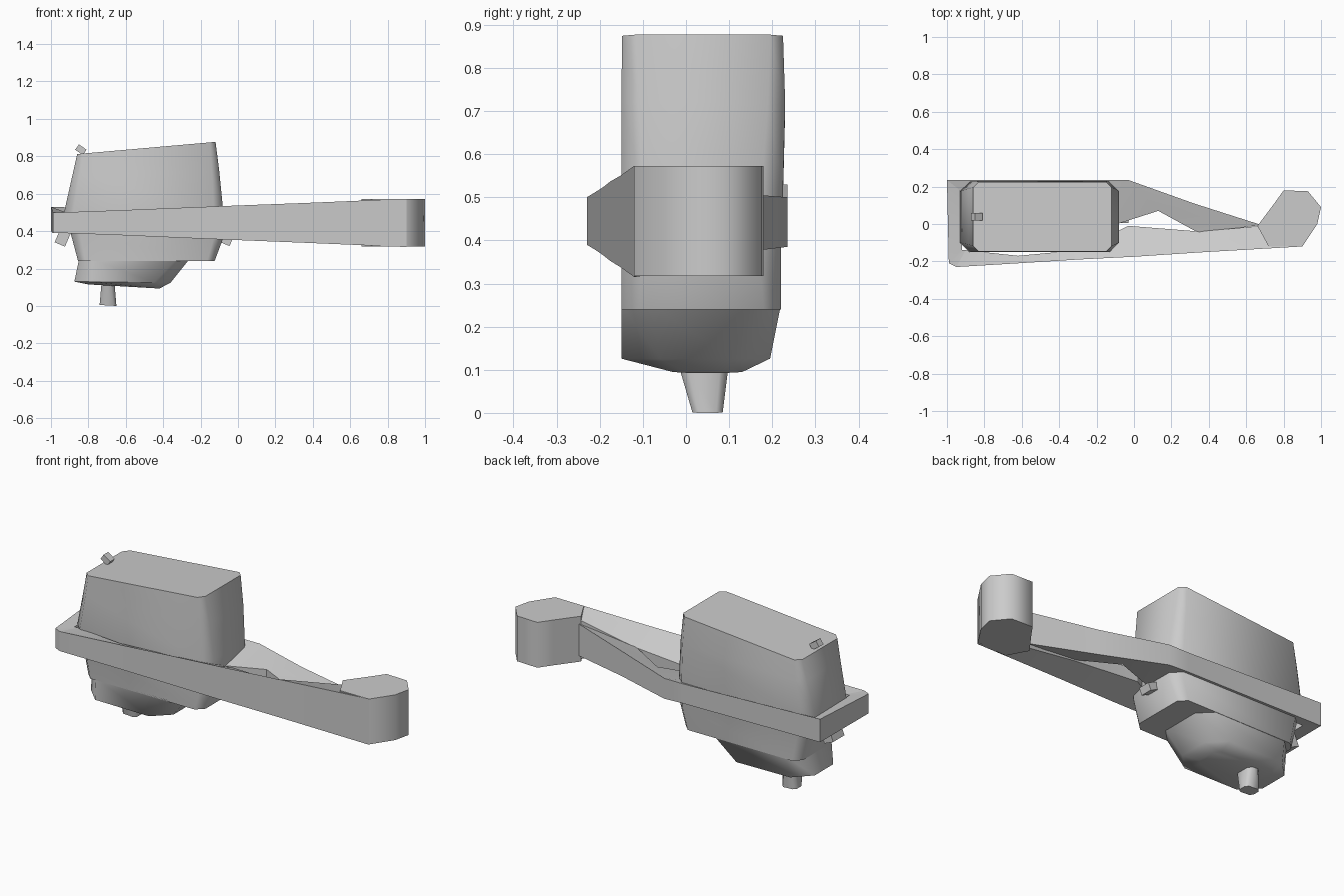
import bpy, bmesh, math


def finish(name, verts, faces, angle=35):
    me = bpy.data.meshes.new(name)
    me.from_pydata(verts, [], faces)
    bm = bmesh.new()
    bm.from_mesh(me)
    bmesh.ops.recalc_face_normals(bm, faces=bm.faces)
    bm.to_mesh(me)
    bm.free()
    ob = bpy.data.objects.new(name, me)
    bpy.context.collection.objects.link(ob)
    bpy.ops.object.select_all(action='DESELECT')
    ob.select_set(True)
    bpy.context.view_layer.objects.active = ob
    bpy.ops.object.shade_smooth_by_angle(angle=math.radians(angle))
    return ob


def skin(name, rings, angle=35):
    """Join equal-sized rings of points and cap both ends."""
    n = len(rings[0])
    verts = [p for r in rings for p in r]
    faces = [(k * n + i, k * n + (i + 1) % n, (k + 1) * n + (i + 1) % n, (k + 1) * n + i)
             for k in range(len(rings) - 1) for i in range(n)]
    faces += [tuple(range(n)), tuple(range(len(verts) - n, len(verts)))]
    return finish(name, verts, faces, angle)


def box_ring(x0, x1, y0, y1, zl, zr, c):
    """Rectangle with cut corners; height runs from zl (left) to zr (right)."""
    pts = [(x0 + c, y0), (x1 - c, y0), (x1, y0 + c), (x1, y1 - c),
           (x1 - c, y1), (x0 + c, y1), (x0, y1 - c), (x0, y0 + c)]
    return [(x, y, zl + (zr - zl) * (x - x0) / (x1 - x0)) for x, y in pts]


def strap(name, sections):
    """Each section: outer xy, inner xy, outer bottom/top, inner bottom/top."""
    return skin(name, [[(*o, a), (*o, b), (*i, d), (*i, c)]
                       for o, i, a, b, c, d in sections], 30)


# Main housing
skin("housing", [
    box_ring(-0.86, -0.12, -0.148, 0.225, 0.812, 0.877, 0.03),
    box_ring(-0.885, -0.10, -0.15, 0.23, 0.70, 0.72, 0.04),
    box_ring(-0.93, -0.08, -0.15, 0.225, 0.50, 0.52, 0.05),
    box_ring(-0.895, -0.08, -0.15, 0.22, 0.39, 0.36, 0.05),
    box_ring(-0.855, -0.125, -0.15, 0.22, 0.24, 0.24, 0.04)], 60)

# Lower bowl
skin("lower_bowl", [
    box_ring(-0.85, -0.26, -0.15, 0.22, 0.25, 0.25, 0.07),
    box_ring(-0.875, -0.36, -0.15, 0.195, 0.13, 0.125, 0.09),
    box_ring(-0.80, -0.42, -0.03, 0.13, 0.115, 0.093, 0.03)], 60)

# Peg under the bowl
skin("bottom_peg", [
    box_ring(-0.73, -0.66, -0.02, 0.10, 0.12, 0.12, 0.02),
    box_ring(-0.74, -0.65, 0.015, 0.085, 0.005, 0.0, 0.015)], 50)

# Front strap, growing towards the knob
strap("front_strap", [
    ((-0.95, -0.23), (-0.90, -0.14), 0.39, 0.50, 0.39, 0.50),
    ((-0.62, -0.21), (-0.62, -0.17), 0.378, 0.512, 0.39, 0.50),
    ((-0.30, -0.19), (-0.30, -0.14), 0.364, 0.525, 0.38, 0.50),
    ((0.00, -0.175), (-0.03, -0.01), 0.352, 0.537, 0.40, 0.46),
    ((0.35, -0.152), (0.35, -0.04), 0.338, 0.55, 0.39, 0.47),
    ((0.90, -0.12), (0.68, -0.01), 0.315, 0.573, 0.33, 0.55)])

# Back strap and slanted arm to the knob
strap("back_strap", [
    ((0.68, -0.005), (0.35, -0.05), 0.35, 0.53, 0.40, 0.47),
    ((0.32, 0.11), (0.13, 0.07), 0.37, 0.51, 0.40, 0.46),
    ((-0.03, 0.235), (-0.09, 0.0), 0.385, 0.50, 0.39, 0.45),
    ((-0.15, 0.235), (-0.15, 0.18), 0.39, 0.50, 0.39, 0.50),
    ((-1.0, 0.235), (-0.93, 0.18), 0.40, 0.53, 0.40, 0.50)])

# Left end of the strap
strap("end_strap", [
    ((-1.0, 0.235), (-0.93, 0.18), 0.40, 0.53, 0.40, 0.50),
    ((-0.99, -0.21), (-0.92, -0.14), 0.39, 0.50, 0.39, 0.50),
    ((-0.95, -0.23), (-0.90, -0.14), 0.39, 0.50, 0.39, 0.50)])

# Knob at the right end
plan = [(0.66, -0.01), (0.72, -0.12), (0.90, -0.12), (0.98, 0.0), (1.0, 0.09),
        (0.93, 0.175), (0.80, 0.18), (0.75, 0.11)]
skin("knob", [[(x, y, 0.317) for x, y in plan], [(x, y, 0.572) for x, y in plan]], 65)

# Small clips and tabs
for name, x, y, z, sx, sy, sz, lean in [
        ("end_clip", -0.935, 0.04, 0.37, 0.06, 0.10, 0.09, 0.4),
        ("top_catch", -0.84, 0.04, 0.835, 0.05, 0.04, 0.035, 0.6),
        ("side_tab", -0.065, 0.04, 0.35, 0.06, 0.07, 0.04, 0.4)]:
    bpy.ops.mesh.primitive_cube_add(size=1, location=(x, y, z), rotation=(0, lean, 0))
    ob = bpy.context.object
    ob.name = name
    ob.scale = (sx, sy, sz)
